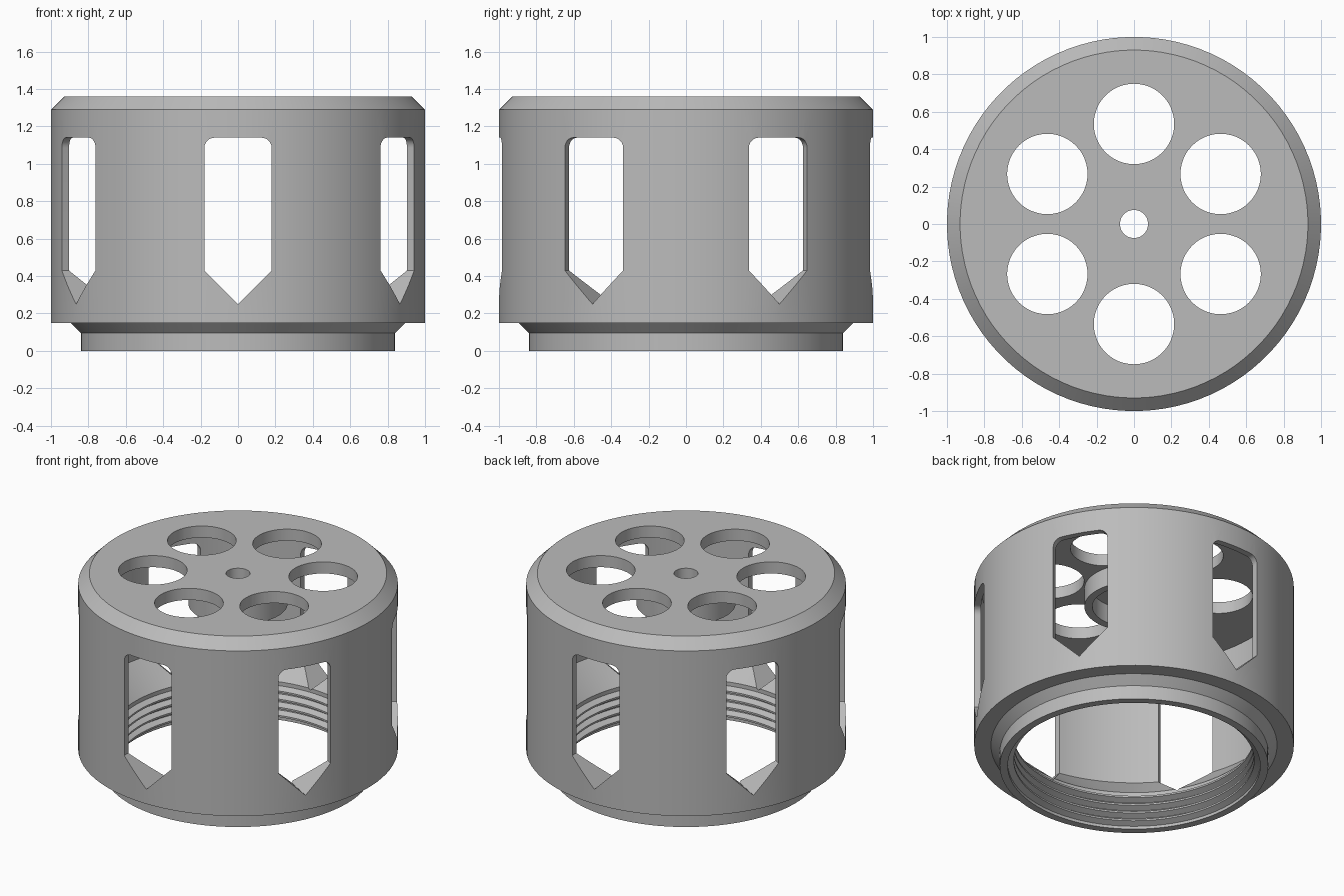
import bpy, bmesh, math
from mathutils import Matrix, Vector

cube = bpy.data.objects.get("Cube")
if cube:
    bpy.data.objects.remove(cube, do_unlink=True)

SEGMENTS = 96
COUNT = 6

grey = bpy.data.materials.new("plain grey")
grey.use_nodes = True
COLOUR = (0.5, 0.5, 0.5, 1)
grey.diffuse_color = COLOUR
grey.node_tree.nodes["Principled BSDF"].inputs["Base Color"].default_value = COLOUR


def make_object(name, bm):
    bmesh.ops.recalc_face_normals(bm, faces=bm.faces)
    mesh = bpy.data.meshes.new(name)
    bm.to_mesh(mesh)
    bm.free()
    mesh.materials.append(grey)
    obj = bpy.data.objects.new(name, mesh)
    bpy.context.collection.objects.link(obj)
    return obj


def lathe(name, profile):
    """Spin a closed (radius, height) profile about the z axis."""
    bm = bmesh.new()
    step = 2 * math.pi / SEGMENTS
    rings = []
    for i in range(SEGMENTS):
        a = (i + 0.5) * step
        rings.append([bm.verts.new((r * math.cos(a), r * math.sin(a), z))
                      for r, z in profile])
    n = len(profile)
    for i in range(SEGMENTS):
        here, after = rings[i], rings[(i + 1) % SEGMENTS]
        for j in range(n):
            k = (j + 1) % n
            bm.faces.new((here[j], after[j], after[k], here[k]))
    return make_object(name, bm)


def add_prism(bm, points, direction):
    """Extrude a flat outline along a direction."""
    face = bm.faces.new([bm.verts.new(p) for p in points])
    extruded = bmesh.ops.extrude_face_region(bm, geom=[face])
    verts = [g for g in extruded["geom"] if isinstance(g, bmesh.types.BMVert)]
    bmesh.ops.translate(bm, verts=verts, vec=direction)


# Body section: outer shell, threaded neck, conical seat, roof and hollow boss
outside = [(0.075, 1.36), (0.93, 1.36), (1, 1.29), (1, 0.15),
           (0.895, 0.15), (0.84, 0.095), (0.84, 0), (0.79, 0)]
threads = []
pitch = 0.056
for i in range(4):
    z = 0.02 + i * pitch
    threads += [(0.79, z), (0.752, z + 0.018),
                (0.752, z + 0.030), (0.79, z + 0.048)]
inside = [(0.79, 0.263), (0.957, 0.43), (0.957, 1.28), (0.31, 1.28),
          (0.31, 1.15), (0.26, 1.15), (0.26, 1.28), (0.075, 1.28)]
body = lathe("vented_cap", outside + threads + inside)

# Window outline: pointed sill and rounded upper corners
half, sill, head, corner = 0.18, 0.43, 1.14, 0.055
outline = [(0, 0.25), (half, sill)]
for side in (1, -1):
    for i in range(7):
        a = math.pi / 2 * i / 6
        if side < 0:
            a = math.pi / 2 - a
        outline.append((side * (half - corner + corner * math.cos(a)),
                        head - corner + corner * math.sin(a)))
outline.append((-half, sill))

# Cutters: wall windows and round roof holes share the same six directions
windows, holes = bmesh.new(), bmesh.new()
for i in range(COUNT):
    turn = Matrix.Rotation(math.radians(30 + 360 / COUNT * i), 3, "Z")
    add_prism(windows, [turn @ Vector((0.5, u, z)) for u, z in outline],
              turn @ Vector((0.7, 0, 0)))
    circle = []
    for j in range(48):
        a = 2 * math.pi * j / 48
        circle.append(turn @ Vector((0.535 + 0.215 * math.cos(a),
                                     0.215 * math.sin(a), 1.2)))
    add_prism(holes, circle, Vector((0, 0, 0.3)))

bpy.context.view_layer.objects.active = body
for name, bm in (("window_cutter", windows), ("roof_hole_cutter", holes)):
    cutter = make_object(name, bm)
    cutter.hide_render = True
    cut = body.modifiers.new(name, "BOOLEAN")
    cut.operation = "DIFFERENCE"
    cut.solver = "EXACT"
    cut.object = cutter
    bpy.ops.object.modifier_apply(modifier=cut.name)
    bpy.data.objects.remove(cutter, do_unlink=True)

# Smooth the round walls, keep the machined edges crisp
bpy.ops.object.select_all(action="DESELECT")
body.select_set(True)
bpy.ops.object.shade_smooth_by_angle(angle=math.radians(25))
